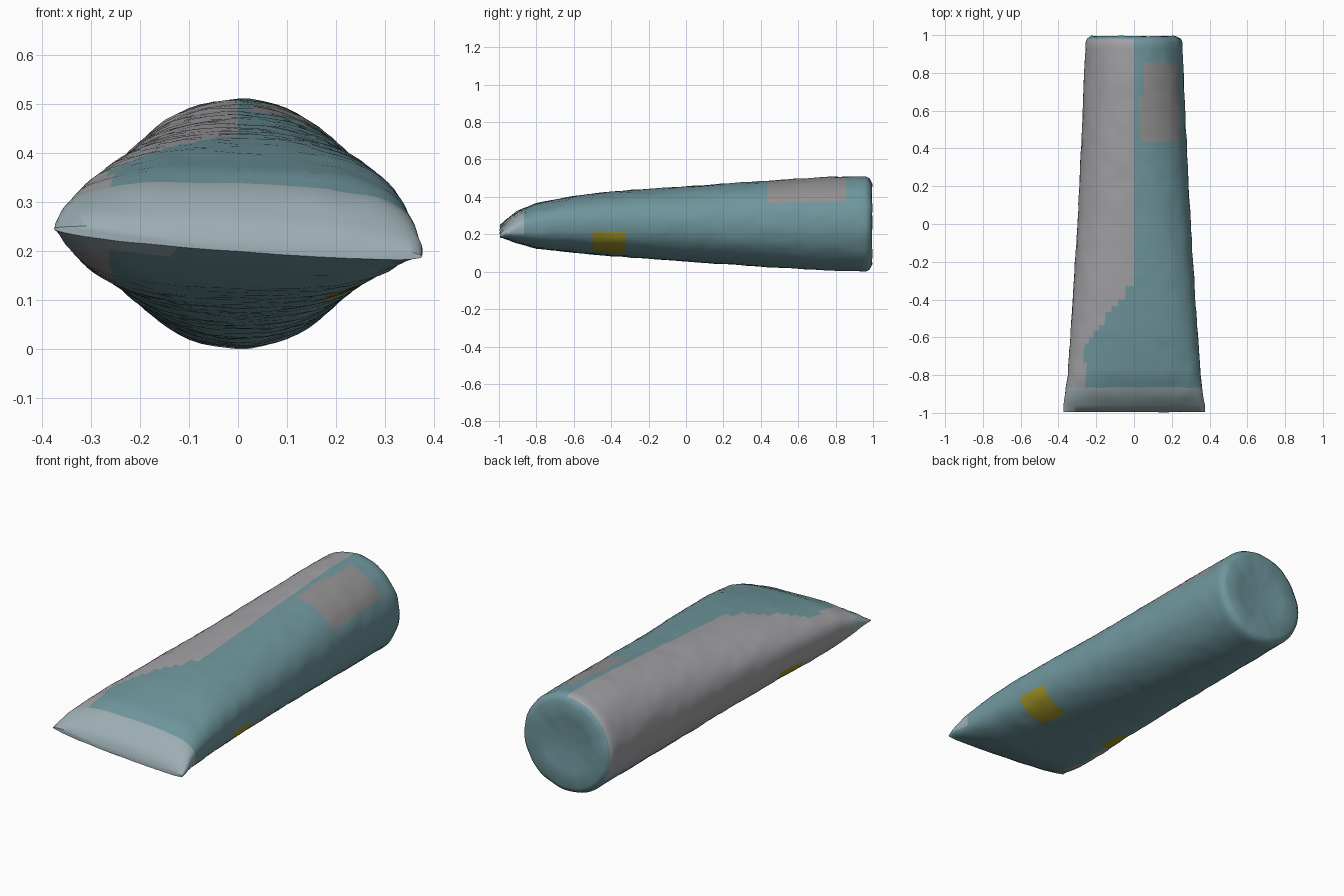
import bpy, bmesh, math
from mathutils import Vector, noise

if "Cube" in bpy.data.objects:
    bpy.data.objects.remove(bpy.data.objects["Cube"])

# Sections along the tube: y, half width, bottom z, top z, squareness, tip tilt
SECTIONS = [
    (-0.995, 0.375, 0.200, 0.235, 2.2, -0.075),
    (-0.96, 0.375, 0.180, 0.275, 2.5, -0.060),
    (-0.90, 0.365, 0.155, 0.325, 2.8, -0.040),
    (-0.80, 0.352, 0.125, 0.368, 2.8, -0.020),
    (-0.60, 0.338, 0.102, 0.405, 2.6, 0),
    (-0.40, 0.325, 0.085, 0.430, 2.4, 0),
    (0.00, 0.300, 0.055, 0.458, 2.2, 0),
    (0.40, 0.280, 0.028, 0.485, 2.1, 0),
    (0.75, 0.265, 0.008, 0.508, 2.0, 0),
    (0.96, 0.256, 0.002, 0.510, 2.0, 0),
    (0.98, 0.248, 0.012, 0.500, 2.0, 0),
    (0.995, 0.225, 0.035, 0.475, 2.0, 0),
    (0.985, 0.140, 0.120, 0.390, 2.0, 0),
    (0.975, 0.050, 0.210, 0.300, 2.0, 0),
]
SIDES = 64

COLOURS = [
    ("teal", (0.16, 0.31, 0.34, 1)),
    ("worn_grey", (0.36, 0.36, 0.38, 1)),
    ("pale_tip", (0.33, 0.42, 0.45, 1)),
    ("yellow", (0.35, 0.30, 0.02, 1)),
    ("label_grey", (0.29, 0.28, 0.28, 1)),
]


def ring_points(y, w, lo, hi, n, tilt):
    cz, h = (lo + hi) / 2, (hi - lo) / 2
    pts = []
    for i in range(SIDES):
        a = 2 * math.pi * i / SIDES
        c, s = math.cos(a), math.sin(a)
        x = math.copysign(abs(c) ** (2 / n), c) * w
        z = cz + math.copysign(abs(s) ** (2 / n), s) * h + tilt * x
        pts.append(Vector((x, y, z)))
    return pts


def region(c, nrm):
    x, y, z = c
    if nrm.y > 0.6:
        return 0
    if abs(y + 0.42) < 0.085 and abs(x) > 0.18 and 0.09 < z < 0.21:
        return 3
    if 0.45 < y < 0.84 and x > 0.04 and z > 0.375:
        return 4
    if y < -0.86 and z > 0.2:
        return 2
    edge = 0.0 if y > -0.3 else max(-0.26, (y + 0.3) * 0.75)
    if x < edge and z > 0.12:
        return 1
    return 0


# Lofted squeezed tube with a round end and a flattened tip
bm = bmesh.new()
rings = []
for a, b in zip(SECTIONS, SECTIONS[1:]):
    steps = max(1, round(abs(b[0] - a[0]) / 0.035))
    for k in range(steps):
        t = k / steps
        rings.append([p + (q - p) * t for p, q in zip(a, b)])
rings.append(SECTIONS[-1])
loops = [[bm.verts.new(p) for p in ring_points(*r)] for r in rings]
for a, b in zip(loops, loops[1:]):
    for i in range(SIDES):
        j = (i + 1) % SIDES
        bm.faces.new((a[i], a[j], b[j], b[i]))
bm.faces.new(loops[0])
bm.faces.new(loops[-1])
bmesh.ops.recalc_face_normals(bm, faces=bm.faces)
bm.normal_update()

# Gentle hand-squeezed lumps
shifts = [(v, v.normal * 0.004 * noise.noise(v.co * 16)) for v in bm.verts]
for v, d in shifts:
    v.co += d
low = min(v.co.z for v in bm.verts)
for v in bm.verts:
    v.co.z -= low
bm.normal_update()

# Painted regions
for f in bm.faces:
    f.smooth = True
    f.material_index = region(f.calc_center_median(), f.normal)

mesh = bpy.data.meshes.new("squeezed_tube")
bm.to_mesh(mesh)
bm.free()
for name, colour in COLOURS:
    m = bpy.data.materials.new(name)
    m.diffuse_color = colour
    m.use_nodes = True
    m.node_tree.nodes["Principled BSDF"].inputs["Base Color"].default_value = m.diffuse_color
    mesh.materials.append(m)
tube = bpy.data.objects.new("squeezed_tube", mesh)
bpy.context.collection.objects.link(tube)
bpy.context.view_layer.objects.active = tube
tube.select_set(True)
bpy.ops.object.shade_smooth_by_angle(angle=math.radians(50))
